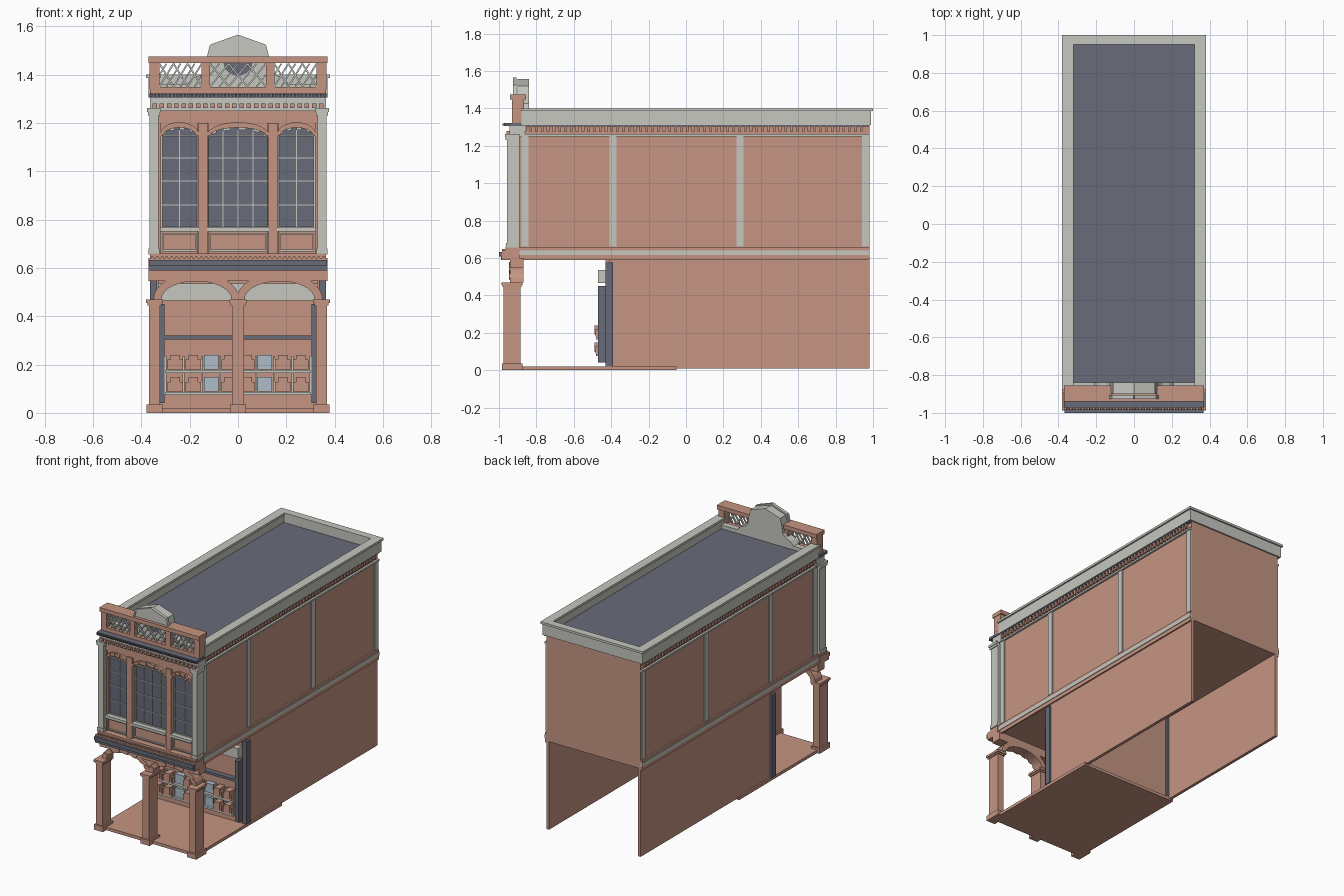
import bpy
import bmesh
from math import sin, cos, pi
from mathutils import Vector

default_cube = bpy.data.objects.get("Cube")
if default_cube:
    bpy.data.objects.remove(default_cube, do_unlink=True)


def make_material(name, red, green, blue):
    material = bpy.data.materials.new(name)
    material.use_nodes = True
    colour = (red, green, blue, 1)
    material.diffuse_color = colour
    material.node_tree.nodes["Principled BSDF"].inputs["Base Color"].default_value = colour
    return material


brick = make_material("terracotta", .56, .3, .225)
stone = make_material("pale_stone", .57, .57, .53)
slate = make_material("dark_slate", .14, .145, .19)
glass = make_material("pale_blue", .42, .51, .58)


class Part:
    """Collects solids into one single-coloured object."""

    def __init__(self, name, material):
        self.name, self.material, self.mesh = name, material, bmesh.new()

    def box(self, x, y, z, mirror=False):
        corners = [(x[0], z[0]), (x[1], z[0]), (x[1], z[1]), (x[0], z[1])]
        return self.prism(corners, y, mirror)

    def wide(self, half_width, y, z):
        return self.box((-half_width, half_width), y, z)

    def prism(self, outline, y, mirror=False):
        # extrude an outline in the front plane along y
        sides = (1, -1) if mirror else (1,)
        for side in sides:
            front = [self.mesh.verts.new((side * px, y[0], pz)) for px, pz in outline]
            back = [self.mesh.verts.new((side * px, y[1], pz)) for px, pz in outline]
            self.mesh.faces.new(front)
            self.mesh.faces.new(back[::-1])
            for i in range(len(outline)):
                j = (i + 1) % len(outline)
                self.mesh.faces.new((front[j], front[i], back[i], back[j]))
        return self

    def bar(self, start, end, thickness, y, mirror=False):
        a, b = Vector(start), Vector(end)
        across = (b - a).orthogonal().normalized() * thickness / 2
        return self.prism([a + across, b + across, b - across, a - across], y, mirror)

    def arch(self, centre, inner, outer, y, blocks, mirror=False):
        # ring of wedge blocks, every other one standing proud
        def point(radii, angle):
            return (centre[0] + radii[0] * cos(angle), centre[1] + radii[1] * sin(angle))
        for i in range(blocks):
            a, b = pi * i / blocks, pi * (i + 1) / blocks
            proud = .006 * (i % 2)
            self.prism([point(inner, a), point(outer, a), point(outer, b), point(inner, b)],
                       (y[0] - proud, y[1]), mirror)
        return self

    def frame(self, x, y, z, edge, mirror=False):
        for level in (z[0], z[1] - edge):
            self.box(x, y, (level, level + edge), mirror)
        for left in (x[0], x[1] - edge):
            self.box((left, left + edge), y, z, mirror)
        return self

    def row(self, half_width, count, y, z, fill=.5):
        # evenly spaced dentils across the front
        pitch = 2 * half_width / count
        for i in range(count):
            left = -half_width + pitch * (i + (1 - fill) / 2)
            self.box((left, left + pitch * fill), y, z)
        return self

    def done(self):
        bmesh.ops.recalc_face_normals(self.mesh, faces=self.mesh.faces)
        data = bpy.data.meshes.new(self.name)
        self.mesh.to_mesh(data)
        self.mesh.free()
        data.materials.append(self.material)
        bpy.context.collection.objects.link(bpy.data.objects.new(self.name, data))


REAR, FACADE, SHOP = .98, -.9, -.41
FLOOR, SPRING, UPPER, EAVES = .02, .47, .6, 1.25
HALF = .35

# Main shell: solid upper storey over two ground-floor walls, open at the back
Part("upper_storey", brick).wide(HALF, (FACADE, REAR), (UPPER, 1.32)).done()
Part("ground_side_walls", brick).box((HALF - .02, HALF), (SHOP, REAR), (.01, UPPER), True).done()
Part("porch_floor", brick).wide(.36, (-.95, -.05), (0, FLOOR)).done()
Part("shop_rear_wall", brick).wide(HALF - .02, (-.08, -.06), (FLOOR, UPPER)).done()
Part("shop_rear_posts", slate).box((.31, .33), (-.08, -.05), (FLOOR, UPPER), True).done()

# Roof and its stone parapet
Part("roof", slate).wide(.33, (-.86, .96), (1.32, 1.335)).done()
parapet = Part("roof_parapet", stone)
parapet.box((.325, .37), (-.88, .99), (1.31, 1.39), True)
parapet.box((.32, .38), (-.88, 1), (1.385, 1.4), True)
parapet.wide(.37, (.95, .99), (1.31, 1.39)).wide(.38, (.95, 1), (1.385, 1.4))
parapet.wide(.37, (-.88, -.84), (1.31, 1.36))
parapet.done()

# Side wall pilasters, string courses and dentils
pilasters = Part("side_pilasters", stone)
for start in (-.88, -.41, .27, .94):
    pilasters.box((HALF, HALF + .008), (start, start + .038), (.66, EAVES), True)
pilasters.done()
courses = Part("side_stone_courses", stone)
for low, high in ((.615, .64), (EAVES, EAVES + .012)):
    courses.box((HALF, HALF + .014), (-.96, REAR), (low, high), True)
courses.done()
Part("side_brick_course", brick).box((HALF, HALF + .01), (-.96, REAR), (.59, .655), True).done()
Part("side_eaves_strip", slate).box((HALF, HALF + .012), (FACADE, REAR), (1.302, 1.31), True).done()
side_dentils = Part("side_dentils", brick)
for i in range(60):
    start = FACADE + .031 * i
    side_dentils.box((HALF, HALF + .012), (start, start + .015), (1.275, 1.302), True)
side_dentils.done()

# Porch pillars with stepped bases and capitals
pillars = Part("porch_pillars", brick)
for grow, low, high in ((.01, 0, .035), (0, .03, .45), (.006, .445, .458), (.012, .455, SPRING)):
    depth = (-.975 - grow, -.885 + grow)
    pillars.wide(.024 + grow, depth, (low, high))
    pillars.box((.323 - grow, .369 + grow), depth, (low, high), True)
pillars.done()

# Porch arches and the beam they carry
Part("porch_arches", brick).arch((.172, SPRING), (.145, .075), (.178, .11),
                                 (-.94, -.87), 15, True).done()
Part("porch_beam", brick).wide(.37, (-.94, -.87), (.545, UPPER)).done()

# First-floor cornice
Part("lower_cornice", brick).wide(.37, (-.985, -.89), (.59, .64)).done()
trim = Part("lower_cornice_bands", slate)
trim.wide(.368, (-.99, -.98), (.59, .608)).wide(.368, (-1, -.98), (.608, .632))
trim.done()
Part("lower_cornice_dentils", brick).row(.365, 36, (-.985, -.9), (.632, .648)).done()
Part("lower_cornice_cap", brick).wide(.365, (-.965, -.89), (.64, .66)).done()

# Shop front under the porch
Part("shop_wall", brick).wide(HALF - .02, (-.43, SHOP), (FLOOR, UPPER)).done()
frame = Part("shop_posts", slate)
frame.box((.335, .365), (-.43, -.39), (FLOOR, .575), True)
frame.box((.305, .333), (-.47, -.43), (.04, .45), True)
frame.wide(.31, (-.465, -.43), (.303, .32))
frame.done()
Part("shop_transom", stone).wide(.33, (-.47, -.43), (.465, .535)).done()

# Display shelves with boxes and two pale panels
shelves = Part("display_shelves", stone)
for height in (.075, .165):
    shelves.wide(.3, (-.48, -.43), (height, height + .012))
for place in range(9):
    middle = -.3 + .075 * place
    shelves.box((middle - .004, middle + .004), (-.47, -.43), (.075, .235))
shelves.done()
crates = Part("display_boxes", brick)
panels = Part("display_panels", glass)
for place in (.037, .11, .185, .26):
    for base in (.088, .18):
        if place == .11:
            panels.box((place - .03, place + .03), (-.465, -.43), (base, base + .06), True)
        else:
            crates.box((place - .032, place + .032), (-.485, -.43), (base, base + .04), True)
            crates.box((place - .02, place + .02), (-.49, -.43), (base + .01, base + .06), True)
crates.done()
panels.done()

# Upper facade: three arched windows between piers
piers = Part("facade_piers", brick)
piers.box((.126, .164), (-.945, FACADE), (.655, 1.2), True)
piers.box((.318, .33), (-.94, FACADE), (.655, 1.2), True)
piers.wide(.33, (-.935, FACADE), (1.2, EAVES))
spandrels = Part("window_heads", brick)
arches = Part("window_arches", brick)
fans = Part("window_fans", stone)
panes = Part("window_panes", slate)
bars = Part("window_bars", stone)
sills = Part("window_sills", stone)
aprons = Part("window_aprons", brick)
apron_frames = Part("apron_frames", stone)
HEAD = 1.145
for centre, half, columns in ((0, .125, 4), (.242, .077, 2), (-.242, .077, 2)):
    left, right = centre - half, centre + half
    curve = [(centre + half * cos(pi * i / 12), HEAD + .04 * sin(pi * i / 12)) for i in range(13)]
    spandrels.prism(curve + [(left, 1.205), (right, 1.205)], (-.93, FACADE))
    arches.arch((centre, HEAD), (half - .008, .035), (half + .006, .058), (-.945, FACADE), 13)
    panes.box((left, right), (-.908, FACADE), (.77, 1.19))
    # fan of small stone blocks under each arch
    for i in range(1, 11, 2):
        low, high = curve[i], curve[i + 1]
        fans.prism([low, high, (high[0], high[1] - .014), (low[0], low[1] - .014)], (-.925, FACADE))
    for i in range(1, columns):
        across = left + (right - left) * i / columns
        bars.box((across - .002, across + .002), (-.914, FACADE), (.77, 1.17))
    for height in (.86, .96, 1.055):
        bars.box((left, right), (-.914, FACADE), (height - .002, height + .002))
    bars.frame((left, right), (-.918, FACADE), (.765, 1.15), .006)
    sills.box((left - .003, right + .003), (-.95, FACADE), (.75, .768))
    aprons.box((left, right), (-.925, FACADE), (.655, .752))
    apron_frames.frame((left + .004, right - .004), (-.935, FACADE), (.668, .745), .007)
for piece in (piers, spandrels, arches, fans, panes, bars, sills, aprons, apron_frames):
    piece.done()

# Stone corner pilasters
corners = Part("corner_pilasters", stone)
for grow, low, high in ((.004, .655, .68), (0, .67, 1.23), (.006, 1.23, EAVES), (.01, 1.245, 1.262)):
    corners.box((.328 - grow, .367 + grow), (-.958 - grow, -.89), (low, high), True)
corners.done()

# Main cornice
Part("frieze", stone).wide(.365, (-.945, -.86), (EAVES, 1.308)).done()
Part("frieze_dentils", brick).row(.36, 24, (-.96, -.94), (1.262, 1.28), .6).done()
Part("cornice_shelf", slate).wide(.37, (-.972, -.87), (1.305, 1.322)).done()
Part("cornice_blocks", slate).row(.365, 48, (-.982, -.96), (1.308, 1.319)).done()

# Roof balustrade with crossed lattice
balustrade = Part("balustrade", brick)
balustrade.wide(.365, (-.93, -.86), (1.32, 1.348))
balustrade.wide(.37, (-.94, -.855), (1.448, 1.475))
balustrade.box((.115, .15), (-.93, -.865), (1.34, 1.45), True)
balustrade.box((.325, .366), (-.93, -.865), (1.34, 1.45), True)
balustrade.done()
lattice = Part("balustrade_lattice", stone)
for left, right in ((-.115, .115), (.15, .325), (-.325, -.15)):
    step = (right - left) / 3
    for i in range(3):
        x = left + step * i
        for rise in ((1.35, 1.445), (1.445, 1.35)):
            lattice.bar((x, rise[0]), (x + step, rise[1]), .007, (-.925, -.913))
        lattice.bar((x, 1.398), (x + step / 2, 1.445), .006, (-.922, -.912))
        lattice.bar((x + step / 2, 1.35), (x + step, 1.398), .006, (-.922, -.912))
lattice.done()

# Curved gable behind the balustrade, with a slate half-round vent
side = [(.11, 1.52), (.123, 1.47), (.128, 1.425), (.15, 1.4), (.185, 1.385), (.21, 1.36), (.215, 1.32)]
outline = [(0, 1.556)] + side + [(-x, z) for x, z in reversed(side)]
Part("gable", stone).prism(outline, (-.9, -.84)).done()
crest = Part("gable_crest", stone)
crest.prism([(0, 1.563)] + side[:2] + [(-x, z) for x, z in reversed(side[:2])], (-.92, -.908))
crest.bar((0, 1.56), (.112, 1.52), .009, (-.926, -.905), True)
crest.bar((.112, 1.522), (.125, 1.47), .009, (-.926, -.905), True)
crest.done()
vent = [(.06 * cos(pi * i / 10), 1.45 - .055 * sin(pi * i / 10)) for i in range(11)]
Part("gable_vent", slate).prism(vent, (-.906, -.899)).done()
